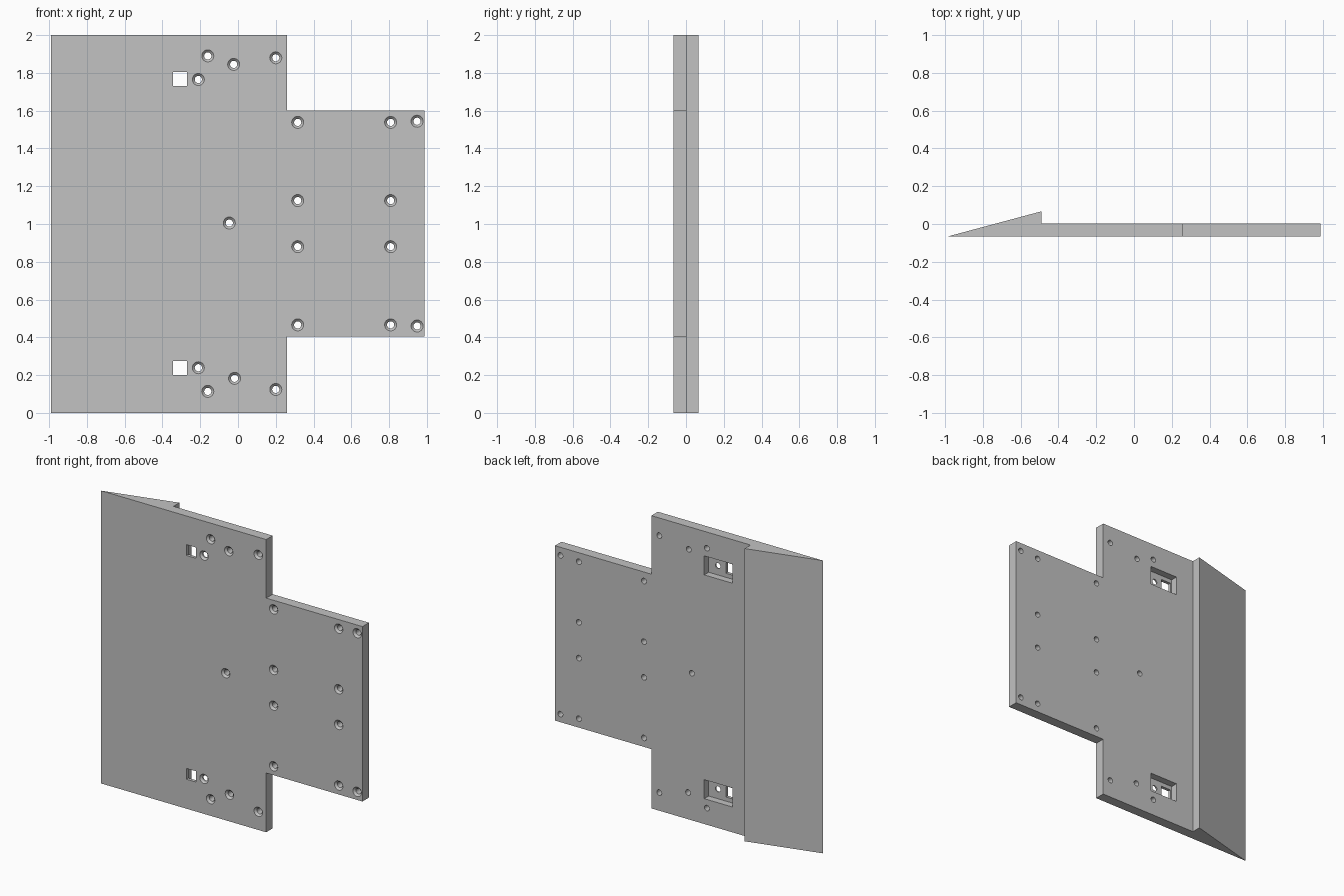
import bpy, bmesh, math

if "Cube" in bpy.data.objects:
    bpy.data.objects.remove(bpy.data.objects["Cube"])

FRONT, BACK, RIDGE = -0.067, 0.003, 0.067   # y levels


def finish(name, bm):
    bmesh.ops.recalc_face_normals(bm, faces=bm.faces)
    mesh = bpy.data.meshes.new(name)
    bm.to_mesh(mesh)
    bm.free()
    ob = bpy.data.objects.new(name, mesh)
    bpy.context.collection.objects.link(ob)
    return ob


def add_box(bm, x0, x1, y0, y1, z0, z1):
    vs = bmesh.ops.create_cube(bm, size=1)["verts"]
    for v in vs:
        v.co.x = x1 if v.co.x > 0 else x0
        v.co.y = y1 if v.co.y > 0 else y0
        v.co.z = z1 if v.co.z > 0 else z0


def add_screw_hole(bm, x, z, n=24):
    # straight hole with a countersunk mouth on the front
    rings = []
    for y, r in ((FRONT - 0.02, 0.032), (FRONT, 0.032), (FRONT + 0.013, 0.019), (0.05, 0.019)):
        rings.append([bm.verts.new((x + r * math.cos(2 * math.pi * i / n), y,
                                    z + r * math.sin(2 * math.pi * i / n))) for i in range(n)])
    for a, b in zip(rings, rings[1:]):
        for i in range(n):
            j = (i + 1) % n
            bm.faces.new((a[i], a[j], b[j], b[i]))
    bm.faces.new(rings[0])
    bm.faces.new(rings[-1])


# plate with sloped wedge along its left edge, extruded upwards
bm = bmesh.new()
profile = [(-0.99, FRONT), (0.988, FRONT), (0.988, BACK), (-0.49, BACK), (-0.49, RIDGE)]
face = bm.faces.new([bm.verts.new((x, y, 0)) for x, y in profile])
top = bmesh.ops.extrude_face_region(bm, geom=[face])["geom"]
bmesh.ops.translate(bm, vec=(0, 0, 2), verts=[g for g in top if isinstance(g, bmesh.types.BMVert)])
plate = finish("wedge_plate", bm)

# corner notches beside the narrow tab
notches = bmesh.new()
add_box(notches, 0.26, 1.2, -0.3, 0.3, -0.2, 0.405)
add_box(notches, 0.26, 1.2, -0.3, 0.3, 1.6, 2.2)

# rear pockets and the square windows through them
pockets, windows = bmesh.new(), bmesh.new()
for z in (0.238, 1.767):
    add_box(pockets, -0.353, -0.14, -0.045, 0.05, z - 0.065, z + 0.065)
    add_box(windows, -0.343, -0.269, -0.2, 0.04, z - 0.037, z + 0.037)

# screw holes
holes = bmesh.new()
spots = [(-0.046, 1.005), (-0.023, 1.845), (-0.018, 0.183)]
for x, dz in ((-0.16, 0.888), (0.2, 0.878), (-0.21, 0.763), (0.948, 0.542),
              (0.316, 0.536), (0.808, 0.536), (0.316, 0.122), (0.808, 0.122)):
    spots += [(x, 1.002 + dz), (x, 1.002 - dz)]
for x, z in spots:
    add_screw_hole(holes, x, z)

# cut everything out of the plate, then drop the cutters
cutters = [finish("notch_cutter", notches), finish("pocket_cutter", pockets),
           finish("window_cutter", windows), finish("hole_cutter", holes)]
for c in cutters:
    c.hide_render = True
    mod = plate.modifiers.new(c.name, "BOOLEAN")
    mod.operation, mod.solver, mod.object = "DIFFERENCE", "EXACT", c
bpy.context.view_layer.update()
cut = bpy.data.meshes.new_from_object(plate.evaluated_get(bpy.context.evaluated_depsgraph_get()))
plate.modifiers.clear()
plate.data = cut
for c in cutters:
    bpy.data.objects.remove(c)

# plain grey
grey = bpy.data.materials.new("plain_grey")
grey.diffuse_color = (0.54, 0.54, 0.54, 1)
grey.use_nodes = True
grey.node_tree.nodes["Principled BSDF"].inputs["Base Color"].default_value = grey.diffuse_color
plate.data.materials.clear()
plate.data.materials.append(grey)

# round hole walls, crisp edges
bpy.context.view_layer.objects.active = plate
plate.select_set(True)
bpy.ops.object.shade_smooth_by_angle(angle=math.radians(30))
